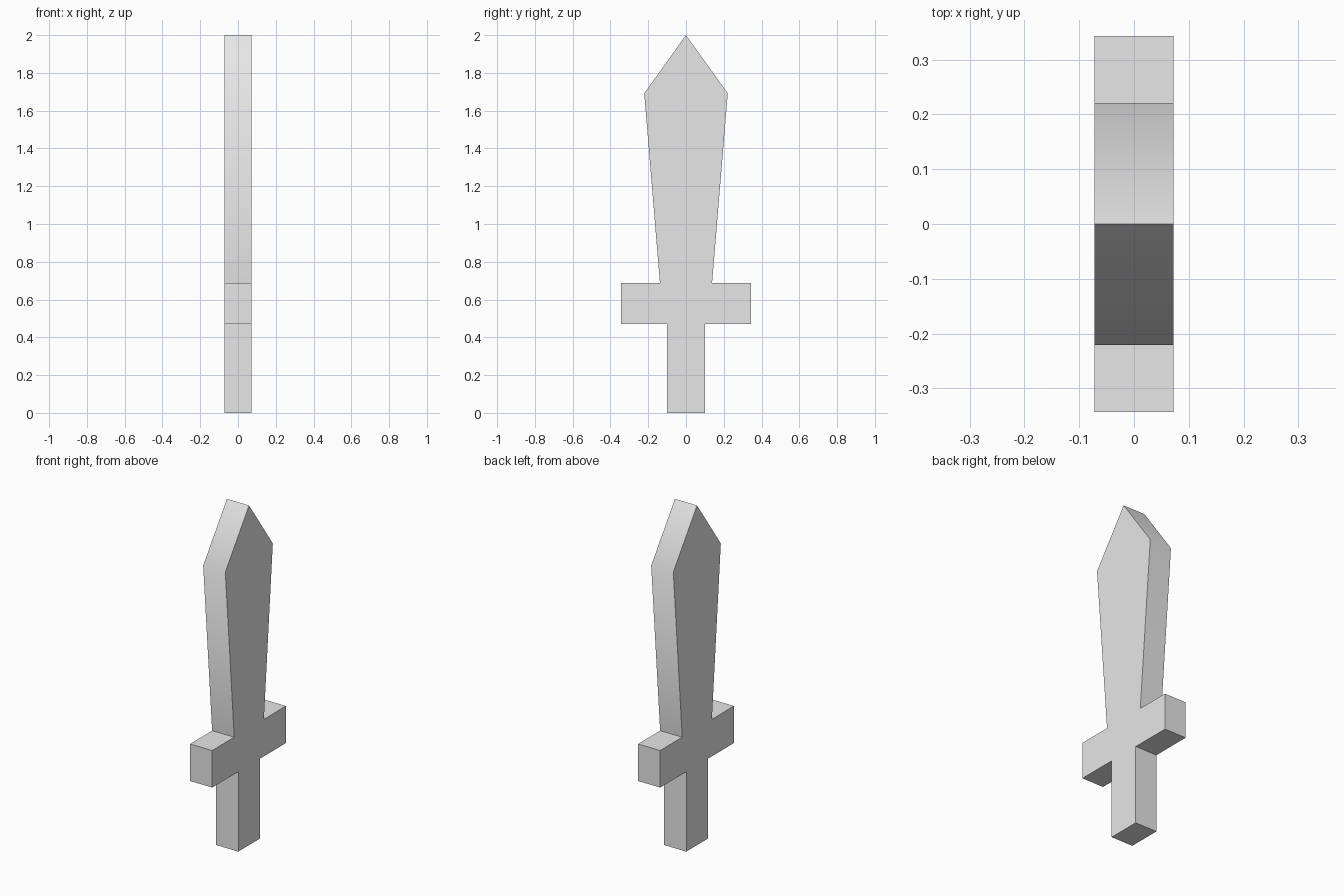
import bpy
import bmesh
import math

THICKNESS = 0.144

cube = bpy.data.objects.get("Cube")
if cube:
    bpy.data.objects.remove(cube, do_unlink=True)

# Plain grey, used for the whole sword
grey = bpy.data.materials.new("light_grey")
grey.use_nodes = True
colour = (0.8, 0.8, 0.8, 1)
grey.diffuse_color = colour
grey.node_tree.nodes["Principled BSDF"].inputs["Base Color"].default_value = colour

# Half outline (y, z): grip, crossguard, flaring blade
half = [(0.1, 0), (0.1, 0.47), (0.343, 0.47), (0.343, 0.688),
        (0.138, 0.688), (0.221, 1.692)]
tip = (0, 2)
outline = half + [tip] + [(-y, z) for y, z in reversed(half)]

# One face across the silhouette, extruded through the thickness
bm = bmesh.new()
face = bm.faces.new([bm.verts.new((-THICKNESS / 2, y, z)) for y, z in outline])
side = bmesh.ops.extrude_face_region(bm, geom=[face], use_keep_orig=True)
moved = [g for g in side["geom"] if isinstance(g, bmesh.types.BMVert)]
bmesh.ops.translate(bm, verts=moved, vec=(THICKNESS, 0, 0))
bmesh.ops.recalc_face_normals(bm, faces=bm.faces)

mesh = bpy.data.meshes.new("sword")
bm.to_mesh(mesh)
bm.free()
mesh.materials.append(grey)
sword = bpy.data.objects.new("sword", mesh)
bpy.context.collection.objects.link(sword)

# Soft blade shoulders, crisp everywhere else
bpy.ops.object.select_all(action='DESELECT')
sword.select_set(True)
bpy.context.view_layer.objects.active = sword
bpy.ops.object.shade_smooth_by_angle(angle=math.radians(50))
